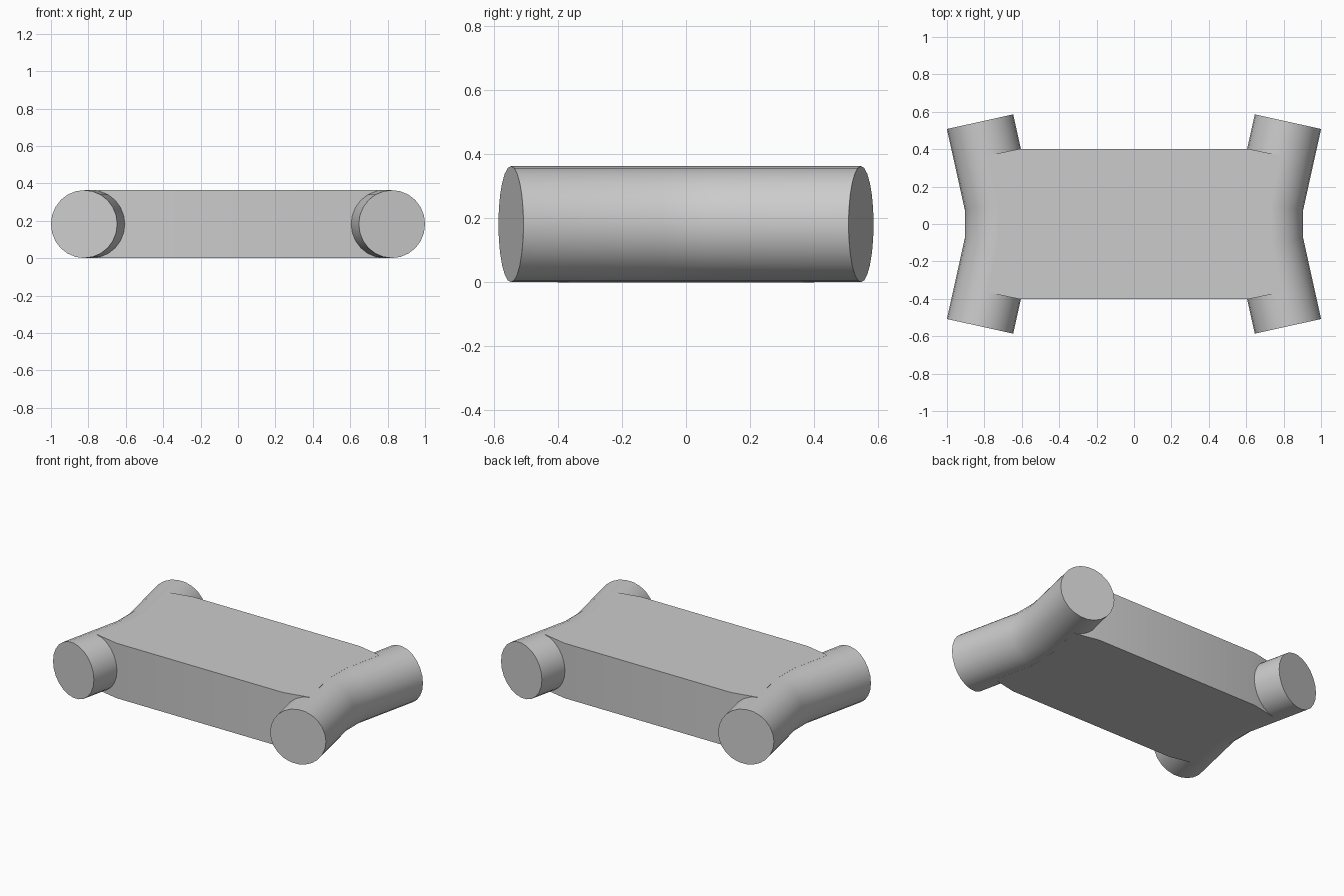
import bpy
import bmesh
import math
from mathutils import Vector

RADIUS, MID_Z, SIDES = 0.1815, 0.182, 24
# Centre line of one bent tube, front to back
PATH = [Vector((0.823, -0.547)), Vector((0.723, -0.095)),
        Vector((0.723, 0.095)), Vector((0.823, 0.547))]

cube = bpy.data.objects.get("Cube")
if cube:
    bpy.data.objects.remove(cube, do_unlink=True)

grey = bpy.data.materials.new("plain_grey")
grey.use_nodes = True
colour = (0.6, 0.6, 0.6, 1)
grey.diffuse_color = colour
grey.node_tree.nodes["Principled BSDF"].inputs["Base Color"].default_value = colour


def finish(name, bm):
    bmesh.ops.recalc_face_normals(bm, faces=bm.faces[:])
    mesh = bpy.data.meshes.new(name)
    bm.to_mesh(mesh)
    bm.free()
    mesh.materials.append(grey)
    obj = bpy.data.objects.new(name, mesh)
    bpy.context.collection.objects.link(obj)
    bpy.ops.object.select_all(action="DESELECT")
    obj.select_set(True)
    bpy.context.view_layer.objects.active = obj
    bpy.ops.object.shade_smooth_by_angle(angle=math.radians(30))


def bent_tube(name, side):
    bm = bmesh.new()
    rings = []
    for i, p in enumerate(PATH):
        before = (p - PATH[i - 1]).normalized() if i else None
        after = (PATH[i + 1] - p).normalized() if i < len(PATH) - 1 else None
        tangent = ((before or after) + (after or before)).normalized()
        # Widen rings at the bends so the joints are mitred
        across = Vector((tangent.y, -tangent.x)) / tangent.dot(after or before)
        ring = []
        for k in range(SIDES):
            a = math.tau * k / SIDES
            c = p + across * RADIUS * math.cos(a)
            ring.append(bm.verts.new((side * c.x, c.y, MID_Z + RADIUS * math.sin(a))))
        rings.append(ring)
    for r, s in zip(rings, rings[1:]):
        for k in range(SIDES):
            n = (k + 1) % SIDES
            bm.faces.new((r[k], r[n], s[n], s[k]))
    bm.faces.new(rings[0])
    bm.faces.new(rings[-1])
    finish(name, bm)


# Slab whose ends follow the tube centre lines
bm = bmesh.new()
quarter = [(0.61, 0.402), (0.783, 0.366), (0.723, 0.095)]
right_half = quarter + [(x, -y) for x, y in reversed(quarter)]
outline = right_half + [(-x, -y) for x, y in right_half]
base = bm.faces.new([bm.verts.new((x, y, 0)) for x, y in outline])
top = bmesh.ops.extrude_face_region(bm, geom=[base])["geom"]
bmesh.ops.translate(bm, verts=[v for v in top if isinstance(v, bmesh.types.BMVert)],
                    vec=(0, 0, 2 * MID_Z))
finish("slab", bm)

bent_tube("left_tube", 1)
bent_tube("right_tube", -1)
